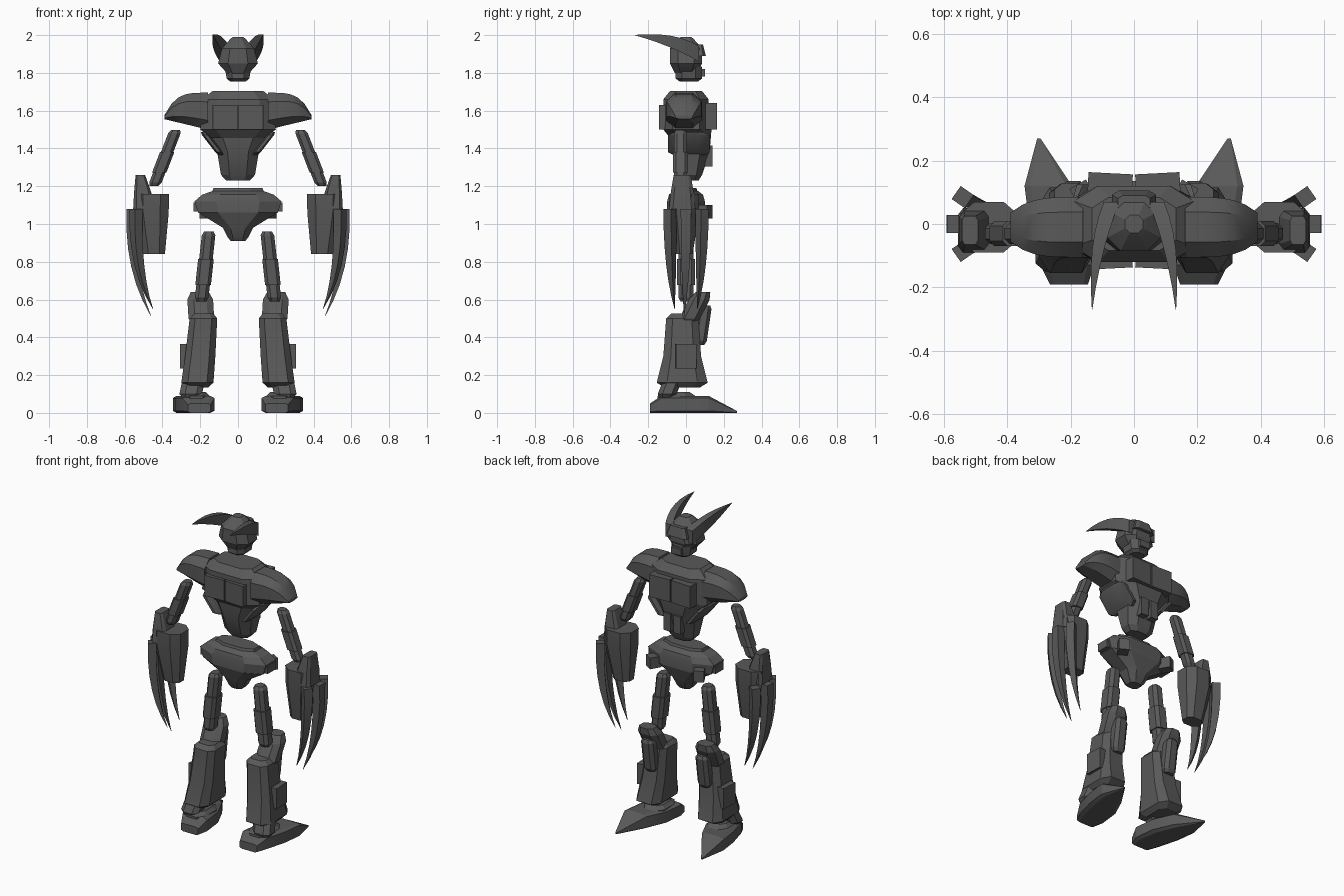
import bpy, bmesh, math
from mathutils import Vector, Matrix

cube = bpy.data.objects.get("Cube")
if cube:
    bpy.data.objects.remove(cube, do_unlink=True)

grey = (.1, .1, .1, 1)
metal = bpy.data.materials.new("dark grey metal")
metal.use_nodes = True
metal.diffuse_color = grey
metal.node_tree.nodes["Principled BSDF"].inputs["Base Color"].default_value = grey
parts = []


def add_object(name, mesh):
    part = bpy.data.objects.new(name, mesh)
    bpy.context.collection.objects.link(part)
    parts.append(part)


def outline(half_u, half_v, cut):
    """Rectangle whose corners are cut by a fraction of its half size."""
    if not cut:
        return [(-half_u, -half_v), (half_u, -half_v), (half_u, half_v), (-half_u, half_v)]
    inner_u, inner_v = half_u * (1 - cut), half_v * (1 - cut)
    quarter = [(half_u, inner_v), (inner_u, half_v)]
    upper = quarter + [(-u, v) for u, v in reversed(quarter)]
    return upper + [(-u, -v) for u, v in upper]


def skin(name, rings, axis="z", cut=.5, cap=0, turn=0):
    """Join cross-sections (centre, half_u, half_v); cap adds bevelled ends."""
    rings = [(Vector(centre), u, v) for centre, u, v in rings]
    if cap:
        ends = []
        for (end, u, v), (inner, _, _) in ((rings[0], rings[1]), (rings[-1], rings[-2])):
            ends.append((end + (end - inner).normalized() * cap, u * .7, v * .7))
        rings = [ends[0], *rings, ends[1]]
    spin = Matrix.Rotation(math.radians(turn), 3, "Z")
    bm = bmesh.new()
    loops = []
    for centre, half_u, half_v in rings:
        loop = []
        for u, v in outline(half_u, half_v, cut):
            offset = {"x": (0, u, v), "y": (u, 0, v), "z": (u, v, 0)}[axis]
            loop.append(bm.verts.new(centre + spin @ Vector(offset)))
        loops.append(loop)
    for low, high in zip(loops, loops[1:]):
        for i in range(len(low)):
            bm.faces.new((low[i - 1], low[i], high[i], high[i - 1]))
    bm.faces.new(loops[0])
    bm.faces.new(loops[-1])
    bmesh.ops.recalc_face_normals(bm, faces=bm.faces)
    mesh = bpy.data.meshes.new(name)
    bm.to_mesh(mesh)
    bm.free()
    mesh.materials.append(metal)
    add_object(name, mesh)


def stack(name, levels, y=0, cap=0, cut=.5):
    """Upright body from levels (z, x, half_width, half_depth)."""
    skin(name, [((x, y, z), width, depth) for z, x, width, depth in levels], cap=cap, cut=cut)


def bar(name, low, high, half_u, half_v, cap=.02):
    skin(name, [(low, half_u, half_v), (high, half_u, half_v)], cap=cap)


def block(name, centre, size, turn=0):
    half = Vector(size) / 2
    rise = Vector((0, 0, half.z))
    rings = [(Vector(centre) + step * rise, half.x, half.y) for step in (-1, 1)]
    skin(name, rings, cut=0, turn=turn)


def jointed_limb(name, low, high, half_u, half_v):
    """Slim limb with a thicker cuff around its lower half."""
    low, high = Vector(low), Vector(high)
    bar(name, low, high, half_u, half_v)
    cuff = [(low.lerp(high, t), half_u * 1.15, half_v * 1.2) for t in (.2, .62)]
    skin(name + "_cuff", cuff, cut=.4)


def tusk(name, start, bend, tip, half_u, half_v, axis="z", turn=0):
    """Curved spike that narrows along a quadratic path."""
    start, bend, tip = Vector(start), Vector(bend), Vector(tip)
    rings = []
    steps = 6
    for step in range(steps + 1):
        t = step / steps
        centre = start.lerp(bend, t).lerp(bend.lerp(tip, t), t)
        taper = max(1 - t * t, .03)
        rings.append((centre, half_u * taper, half_v * taper))
    skin(name, rings, axis=axis, cut=0, turn=turn)


# Head
stack("skull", [(1.8, 0, .06, .06), (1.85, 0, .105, .085), (1.93, 0, .085, .085),
                (1.98, 0, .04, .04)], cap=.01)
stack("jaw", [(1.77, 0, .06, .07), (1.83, 0, .07, .07)], y=.015, cap=.015)
stack("brow", [(1.89, 0, .07, .045), (1.95, 0, .05, .03)], y=.06, cut=.3)
block("mouth_guard", (0, .075, 1.8), (.07, .05, .04))
tusk("left_horn", (.07, .07, 1.9), (.125, -.06, 1.98), (.132, -.27, 2), .025, .042, axis="y")

# Torso
stack("chest", [(1.5, 0, .2, .12), (1.66, 0, .19, .12)], cap=.045, cut=.4)
stack("abdomen", [(1.26, 0, .09, .06), (1.38, 0, .11, .1), (1.5, 0, .19, .11)], y=.025, cap=.03)
bar("left_rib_strap", (.1, .015, 1.38), (.17, .015, 1.47), .02, .11)
block("left_front_chest_plate", (.07, -.115, 1.565), (.13, .05, .13), turn=-3)
block("left_rear_chest_plate", (.075, .13, 1.57), (.14, .06, .14), turn=3)
block("left_belly_plate", (.035, .12, 1.36), (.05, .04, .11))

# Shoulder dome, falling away towards its outer edge
dome = []
for step in range(7):
    t = step / 6
    top, bottom = 1.695 - .12 * t ** 4, 1.5 + .055 * t
    centre = (.16 + .23 * t, -.01, (top + bottom) / 2)
    dome.append((centre, .095 - .05 * t ** 4, (top - bottom) / 2))
skin("left_shoulder", dome, axis="x")

# Arm
jointed_limb("left_upper_arm", (.437, -.03, 1.22), (.337, -.03, 1.48), .033, .033)
stack("left_forearm", [(.84, .445, .058, .045), (1.06, .457, .09, .08), (1.16, .457, .092, .08)],
      y=-.01)
stack("left_elbow_fin", [(1.08, .5, .055, .07), (1.17, .505, .045, .06), (1.26, .517, .025, .045)],
      y=-.02, cut=.3)
tusk("left_middle_claw", (.565, 0, 1.08), (.58, 0, .75), (.46, -.01, .51), .025, .028)
for label, way in (("front", -1), ("rear", 1)):
    tusk("left_" + label + "_claw", (.54, way * .085, 1.08), (.55, way * .085, .75),
         (.45, way * .06, .55), .025, .025, turn=way * 35)

# Hips
stack("pelvis", [(.93, 0, .055, .05), (.98, 0, .08, .07), (1.06, 0, .21, .1), (1.12, 0, .23, .1),
                 (1.155, 0, .19, .09)], cap=.02)
stack("pelvis_top_plate", [(1.16, 0, .14, .065), (1.19, 0, .13, .055)])
block("left_hip_block", (.16, .095, 1.065), (.06, .07, .07), turn=-30)
block("left_hip_joint", (.215, 0, 1.09), (.04, .08, .05))

# Leg
jointed_limb("left_thigh", (.192, 0, .61), (.156, 0, .94), .036, .04)
stack("left_shin", [(.16, .215, .085, .135), (.3, .2, .08, .1), (.5, .183, .073, .085)],
      y=-.02, cap=.025, cut=.4)
bar("left_ankle", (.25, -.1, .1), (.23, -.06, .2), .06, .05)
bar("left_knee", (.194, .02, .5), (.2, .07, .6), .068, .055, cap=.045)
bar("left_shin_guard", (.19, .075, .38), (.19, .1, .55), .042, .035)
block("left_calf_guard", (.275, 0, .3), (.06, .11, .13), turn=3)

# Foot, resting on the ground from heel to pointed toe
sole = [(-.19, .205, .06, .025), (-.13, .21, .085, .045), (0, .235, .095, .045),
        (.12, .27, .075, .045), (.27, .3, .005, .005)]
skin("left_foot", [((x, y, height), width, height) for y, x, width, height in sole],
     axis="y", cut=.25)
bar("left_instep", (.22, -.05, .06), (.22, -.05, .09), .07, .1)

# Mirror every left part to the right
for part in list(parts):
    if part.name.startswith("left_"):
        mesh = part.data.copy()
        mesh.transform(Matrix.Diagonal((-1, 1, 1, 1)))
        mesh.flip_normals()
        add_object(part.name.replace("left_", "right_", 1), mesh)

# Keep facets crisp and soften only shallow bends
bpy.ops.object.select_all(action="DESELECT")
for part in parts:
    part.select_set(True)
bpy.context.view_layer.objects.active = parts[0]
bpy.ops.object.shade_smooth_by_angle(angle=math.radians(20))
